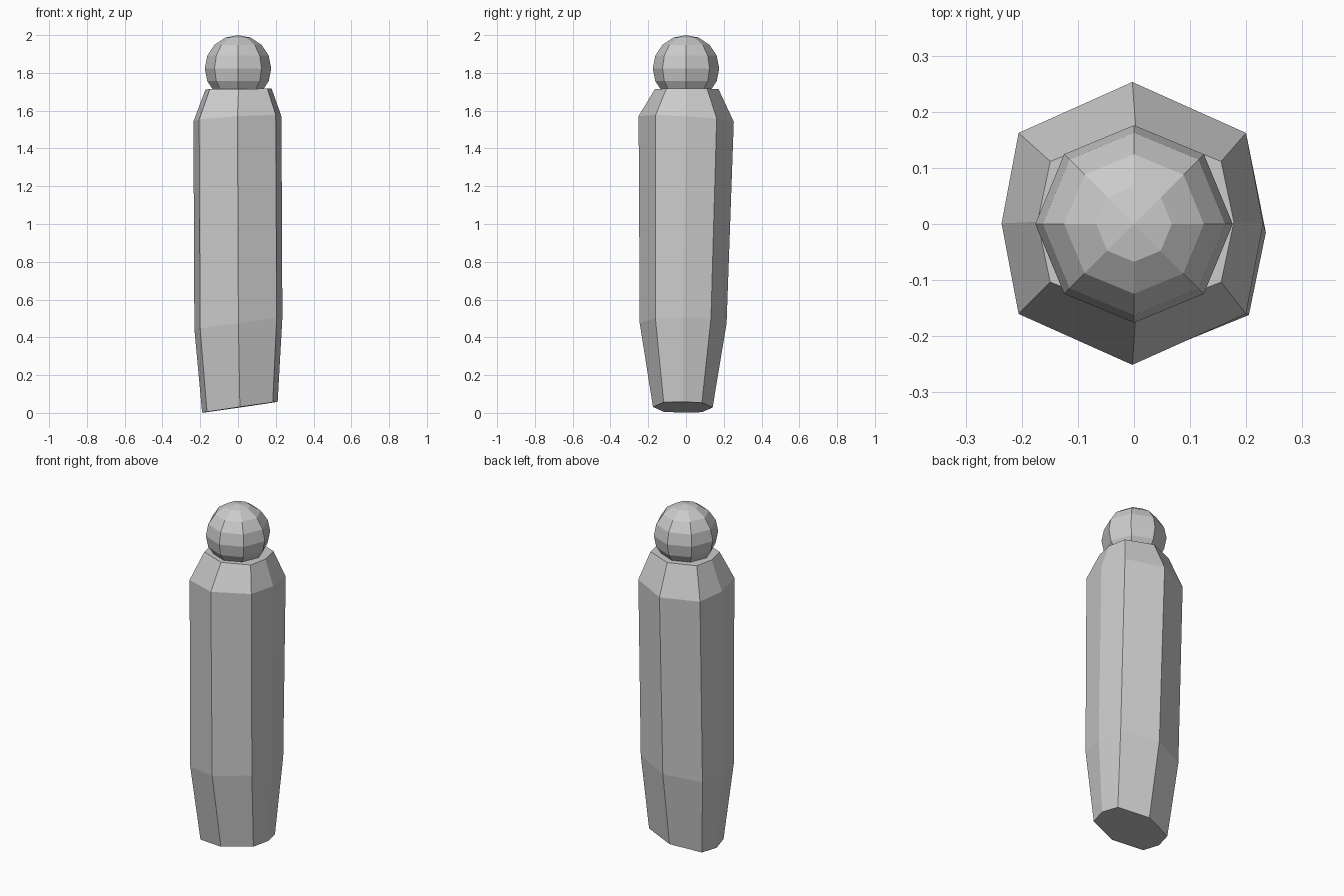
import bpy, bmesh
from mathutils import Vector

cube = bpy.data.objects.get("Cube")
if cube:
    bpy.data.objects.remove(cube, do_unlink=True)

# One plain grey material
grey = bpy.data.materials.new("plain grey")
grey.use_nodes = True
colour = (0.6, 0.6, 0.6, 1)
grey.diffuse_color = colour
grey.node_tree.nodes["Principled BSDF"].inputs["Base Color"].default_value = colour


def finish(name, bm):
    bmesh.ops.recalc_face_normals(bm, faces=bm.faces[:])
    mesh = bpy.data.meshes.new(name)
    bm.to_mesh(mesh)
    bm.free()
    mesh.materials.append(grey)
    obj = bpy.data.objects.new(name, mesh)
    bpy.context.collection.objects.link(obj)
    return obj


# Slightly uneven eight-sided cross-section
SECTION = [(1, 0), (0.87, 0.64), (0, 1), (-0.87, 0.64),
           (-1, 0), (-0.87, -0.64), (0, -1), (0.87, -0.64)]


def ring(bm, centre, radius, tilt):
    verts = []
    for sx, sy in SECTION:
        x, y = sx * radius[0], sy * radius[1]
        z = tilt[0] * x + tilt[1] * y
        verts.append(bm.verts.new(Vector(centre) + Vector((x, y, z))))
    return verts


# Body: loft through four tilted rings, closed at both ends
bm = bmesh.new()
rings = [
    ring(bm, (0.01, -0.017, 0.03), (0.2, 0.158), (0.145, -0.01)),
    ring(bm, (0.002, -0.015, 0.475), (0.233, 0.23), (0.13, 0.0)),
    ring(bm, (-0.003, 0.001, 1.556), (0.233, 0.252), (0.06, -0.06)),
    ring(bm, (0.003, 0.004, 1.715), (0.175, 0.168), (0.01, 0.0)),
]
for low, high in zip(rings, rings[1:]):
    for i in range(8):
        j = (i + 1) % 8
        bm.faces.new((low[i], low[j], high[j], high[i]))
bm.faces.new(rings[0][::-1])
bm.faces.new(rings[-1])
finish("body", bm)

# Head: low-poly ball resting in the top of the body
bm = bmesh.new()
bmesh.ops.create_uvsphere(bm, u_segments=8, v_segments=8, radius=0.176)
head = finish("head", bm)
head.location.z = 1.824
